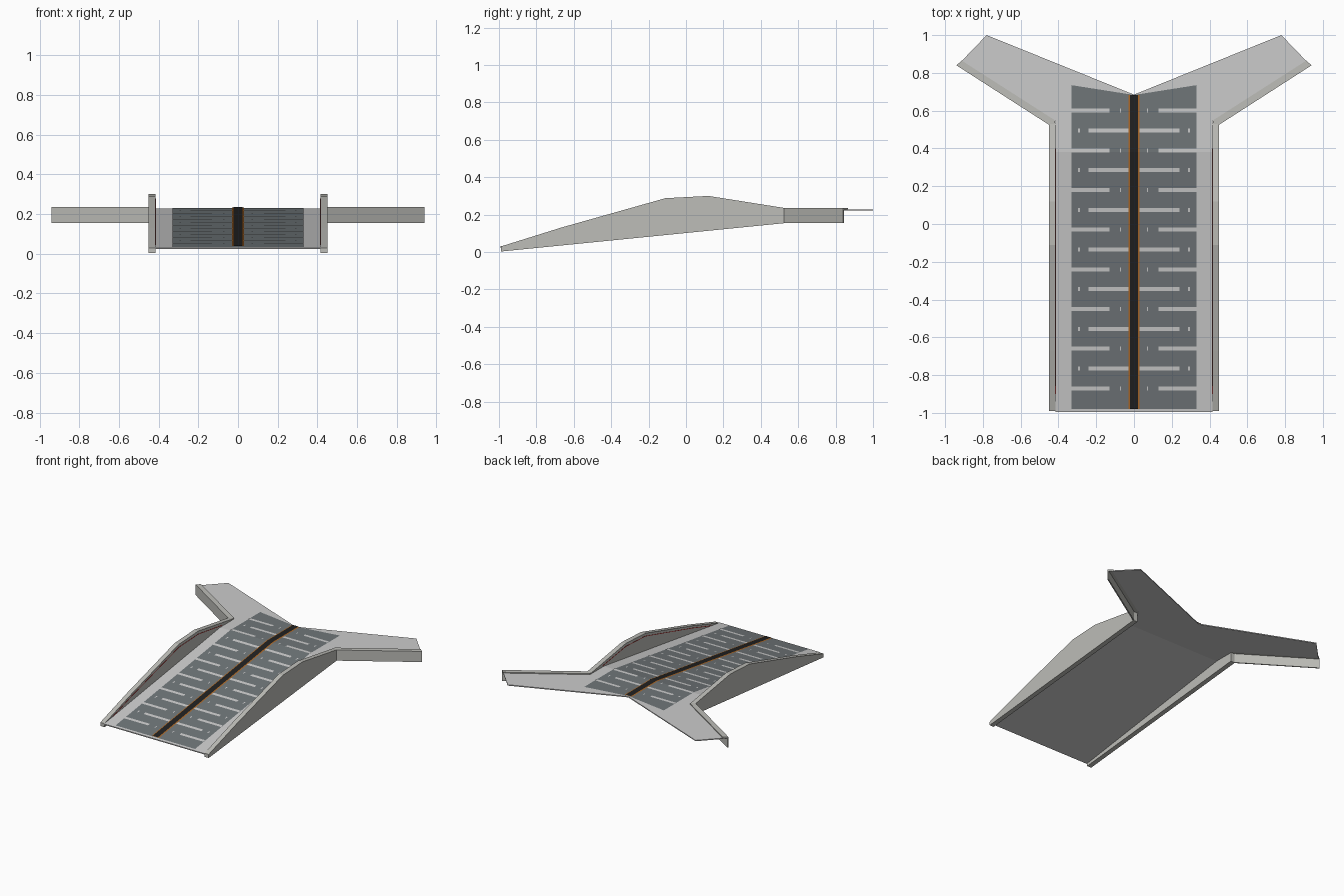
import bpy, bmesh
from mathutils import Vector

cube = bpy.data.objects.get("Cube")
if cube:
    bpy.data.objects.remove(cube)


def material(name, rgb):
    m = bpy.data.materials.new(name)
    m.use_nodes = True
    m.diffuse_color = (*rgb, 1)
    m.node_tree.nodes["Principled BSDF"].inputs["Base Color"].default_value = (*rgb, 1)
    return m


LIGHT = material("light concrete", (0.6, 0.6, 0.6))
WALL = material("wall concrete", (0.51, 0.51, 0.48))
ROAD = material("road grey", (0.16, 0.18, 0.19))
BLACK = material("black", (0.015, 0.015, 0.015))
ORANGE = material("orange", (0.42, 0.14, 0.02))
RED = material("dark red", (0.4, 0.02, 0.02))

BEND = 0.38  # the slope turns level here
FRONT = -0.995


def deck_z(y):
    t = min(1, (y - FRONT) / (BEND - FRONT))
    return 0.03 + 0.198 * t


def finish(bm, name, mat):
    mesh = bpy.data.meshes.new(name)
    bm.to_mesh(mesh)
    bm.free()
    mesh.materials.append(mat)
    obj = bpy.data.objects.new(name, mesh)
    bpy.context.collection.objects.link(obj)
    obj.modifiers.new("Mirror", 'MIRROR')  # every part is symmetric in x
    return obj


def extrude(bm, vec):
    ext = bmesh.ops.extrude_face_region(bm, geom=bm.faces[:], use_keep_orig=True)
    moved = [g for g in ext["geom"] if isinstance(g, bmesh.types.BMVert)]
    bmesh.ops.translate(bm, verts=moved, vec=vec)
    inner = [f for f in bm.faces if all(abs(v.co.x) < 1e-5 for v in f.verts)]
    bmesh.ops.delete(bm, geom=inner, context='FACES_ONLY')
    bmesh.ops.recalc_face_normals(bm, faces=bm.faces)


def prism(name, mat, pts, vec):
    bm = bmesh.new()
    bm.faces.new([bm.verts.new(p) for p in pts])
    extrude(bm, Vector(vec))
    return finish(bm, name, mat)


def draped(name, mat, outlines, lift=0, thick=0):
    """Flat outlines laid onto the deck surface."""
    bm = bmesh.new()
    for pts in outlines:
        bm.faces.new([bm.verts.new((x, y, 0)) for x, y in pts])
    bmesh.ops.bisect_plane(bm, geom=bm.verts[:] + bm.edges[:] + bm.faces[:],
                           plane_co=(0, BEND, 0), plane_no=(0, 1, 0))
    for v in bm.verts:
        v.co.z = deck_z(v.co.y) + lift
    bm.normal_update()
    for f in bm.faces:
        if f.normal.z < 0:
            f.normal_flip()
    if thick:
        extrude(bm, Vector((0, 0, -thick)))
    return finish(bm, name, mat)


def rect(x0, x1, y0, y1):
    return [(x0, y0), (x1, y0), (x1, y1), (x0, y1)]


# Y-shaped deck
draped("deck", LIGHT, [[(0, FRONT), (0.416, FRONT), (0.416, 0.545), (0.915, 0.86),
                        (0.78, 1.0), (0, 0.685)]], thick=0.007)

# Road surface and its markings
draped("road_surface", ROAD, [[(0, -0.98), (0.33, -0.98), (0.33, 0.735), (0, 0.683)]], 0.003)
marks = []
for i in range(15):
    y = -0.87 + i * 0.105
    y0, y1 = y - 0.011, y + 0.011
    if i % 2 == 0:   # lines from the outer edge
        marks += [rect(0.13, 0.33, y0, y1), rect(0.068, 0.075, y0, y1)]
    else:            # lines from the centre
        marks += [rect(0.03, 0.24, y0, y1), rect(0.287, 0.296, y0, y1)]
draped("road_markings", LIGHT, marks, 0.005)

# Centre strip with edging
draped("centre_edging", ORANGE, [rect(0, 0.03, -0.98, 0.684)], 0.006)
draped("centre_strip", BLACK, [rect(0, 0.022, -0.98, 0.684)], 0.008)

# Side walls
top = [(-0.99, 0.03), (-0.67, 0.13), (-0.11, 0.288), (0.12, 0.3), (0.53, 0.235)]
profile = top + [(0.53, 0.155), (-0.99, 0.003)]
prism("side_wall", WALL, [(0.415, y, z) for y, z in profile], (0.035, 0, 0))

# Thin red line under the rim of the inner wall faces
line = [(-0.9, 0.045), (-0.67, 0.115), (-0.11, 0.268), (0.12, 0.279), (0.4, 0.238)]
band = line + [(y, z - 0.004) for y, z in reversed(line)]
prism("wall_line", RED, [(0.4135, y, z) for y, z in band], (0.002, 0, 0))

# Wing rim and hanging skirt
prism("wing_rim", WALL, [(x, y, 0.235) for x, y in
      [(0.415, 0.525), (0.45, 0.525), (0.94, 0.84), (0.912, 0.865), (0.42, 0.55)]],
      (0, 0, -0.011))
prism("wing_skirt", WALL, [(x, y, 0.228) for x, y in
      [(0.45, 0.525), (0.94, 0.84), (0.935, 0.846), (0.445, 0.532)]],
      (0, 0, -0.073))
